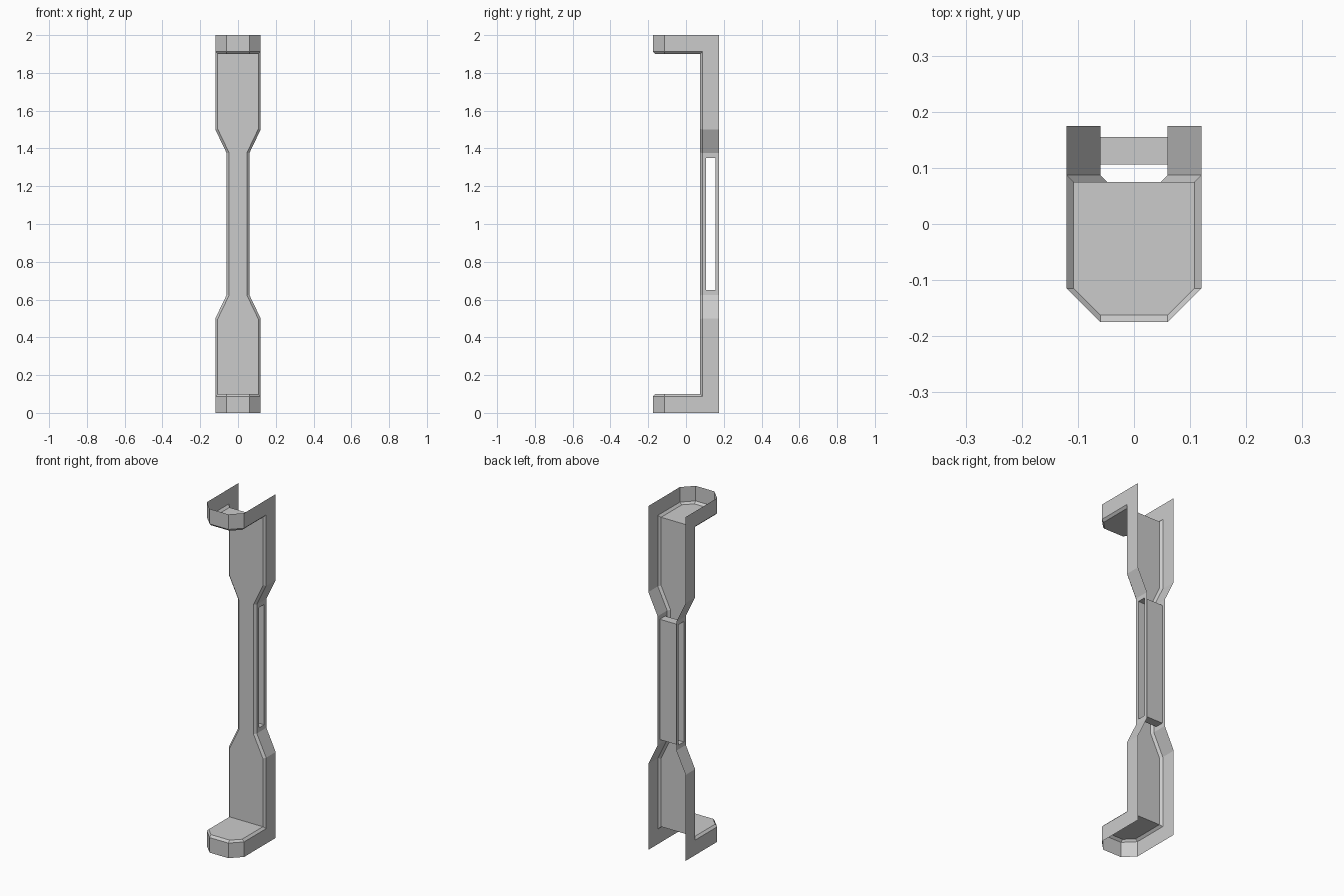
import bpy
import bmesh
from mathutils import Vector

cube = bpy.data.objects.get("Cube")
if cube:
    bpy.data.objects.remove(cube, do_unlink=True)

grey = bpy.data.materials.new("light_grey")
grey.use_nodes = True
colour = (0.6, 0.6, 0.6, 1.0)
grey.diffuse_color = colour
grey.node_tree.nodes["Principled BSDF"].inputs["Base Color"].default_value = colour

MID = 1.0                     # mirror height
W, N = 0.12, 0.06             # half widths, wide and narrow
FRONT, BACK = -0.175, 0.175
BEVEL = 0.0125
SHOULDER_Y, SHOULDER_Z = 0.0875, 0.0875
PANEL_Y, PLATE_Z = SHOULDER_Y - BEVEL, SHOULDER_Z + BEVEL
LOW, HIGH = 0.5, 0.625        # start and end of the taper
SLOT_Y, SLOT_Z = (0.106, 0.155), 0.65


def mirrored_sheet(name, faces, probe, facing):
    """Build one quarter from faces, then mirror it left-right and up-down."""
    bm = bmesh.new()
    for pts in faces:
        bm.faces.new([bm.verts.new((x, y, z - MID)) for x, y, z in pts])
    bmesh.ops.remove_doubles(bm, verts=bm.verts, dist=1e-5)
    bmesh.ops.recalc_face_normals(bm, faces=bm.faces)
    bm.faces.ensure_lookup_table()
    if bm.faces[probe].normal.dot(Vector(facing)) < 0:
        bmesh.ops.reverse_faces(bm, faces=bm.faces)
    mesh = bpy.data.meshes.new(name)
    bm.to_mesh(mesh)
    bm.free()
    mesh.materials.append(grey)
    obj = bpy.data.objects.new(name, mesh)
    bpy.context.collection.objects.link(obj)
    obj.location.z = MID
    mirror = obj.modifiers.new("mirror", 'MIRROR')
    mirror.use_axis = (True, False, True)
    mirror.merge_threshold = 1e-4
    return obj


# Matching lines along the sheet: free rim, shoulder, inset panel edge
cut = W - N
rim = [(0, FRONT, 0), (N, FRONT, 0), (W, FRONT + cut, 0), (W, BACK, 0),
       (W, BACK, LOW), (N, BACK, HIGH), (N, BACK, MID)]
shoulder = [(x, min(y, SHOULDER_Y), max(z, SHOULDER_Z)) for x, y, z in rim]
wi, ni = W - BEVEL, N - BEVEL
inset = [(0, FRONT + BEVEL, PLATE_Z), (N, FRONT + BEVEL, PLATE_Z),
         (wi, FRONT + cut, PLATE_Z), (wi, PANEL_Y, PLATE_Z),
         (wi, PANEL_Y, LOW - 0.003), (ni, PANEL_Y, HIGH - 0.003),
         (ni, PANEL_Y, MID)]

# Channel and end lips: panel, lip plate, bevel strip and walls
corner = (0, PANEL_Y, PLATE_Z)
faces = [[corner] + inset[3:] + [(0, PANEL_Y, MID)], inset[:4] + [corner]]
for i in range(len(rim) - 1):
    faces.append([shoulder[i], shoulder[i + 1], inset[i + 1], inset[i]])
    if i < len(rim) - 2:
        faces.append([rim[i], rim[i + 1], shoulder[i + 1], shoulder[i]])

# Narrow side wall, running around the open slot
y0, y1 = SLOT_Y
slot = [(N, y0, MID), (N, y0, SLOT_Z), (N, y1, SLOT_Z), (N, y1, MID)]
faces.append([shoulder[5], shoulder[6]] + slot + [rim[6], rim[5]])
mirrored_sheet("channel_with_lips", faces, 0, (0, -1, 0))

# Lining that joins the two side slots
lining = [[a, b, (0,) + b[1:], (0,) + a[1:]] for a, b in zip(slot, slot[1:])]
mirrored_sheet("slot_lining", lining, 1, (0, 0, 1))
